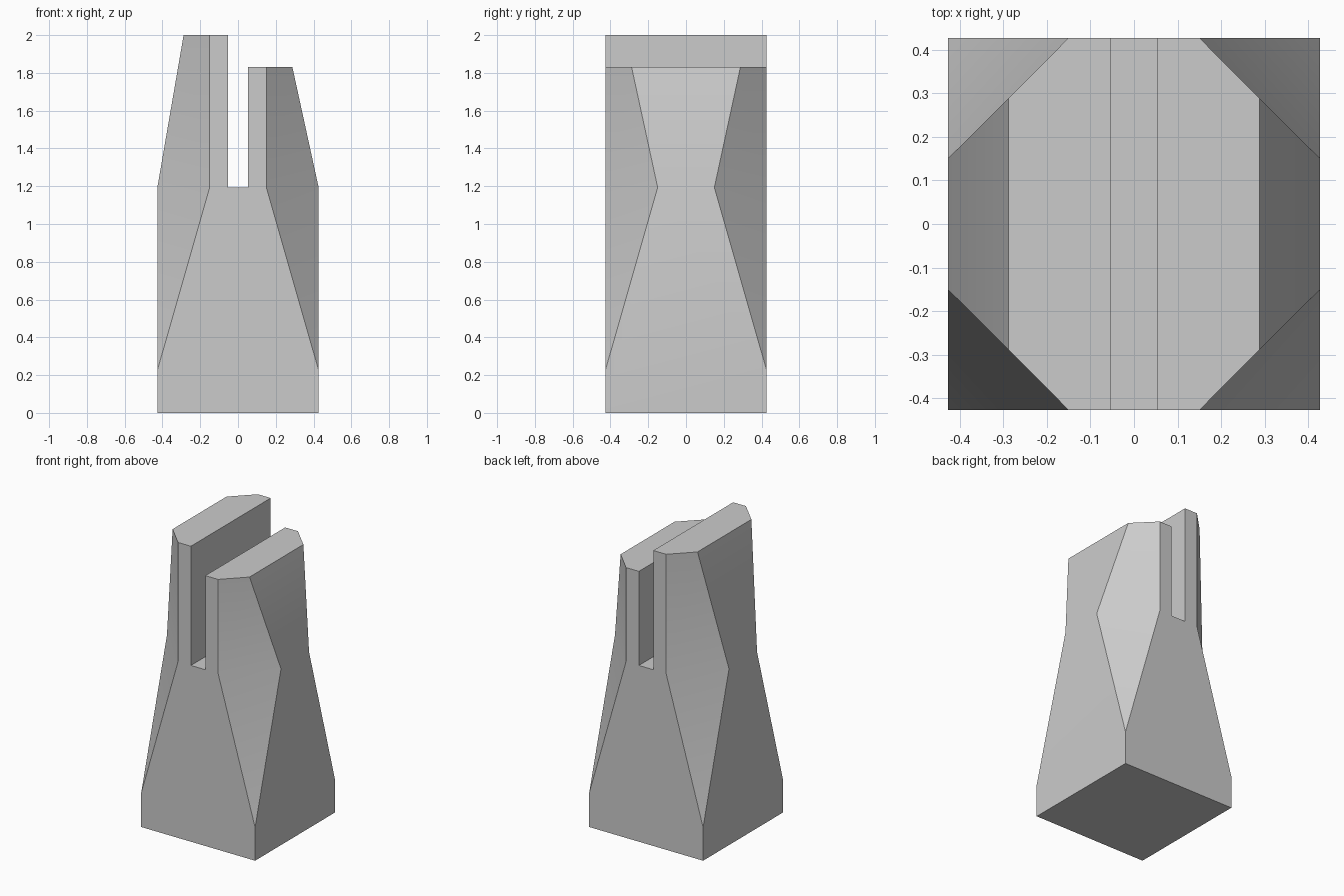
import bpy, bmesh, math

cube = bpy.data.objects.get("Cube")
if cube:
    bpy.data.objects.remove(cube, do_unlink=True)

HALF = 0.427     # half width of the square base
NARROW = 0.15    # half width of the flat faces at the waist
TOP = 0.288      # half width at the top of the tapered sides
SLOT = 0.054     # half width of the sight slot
CHAMFER, WAIST = 0.225, 1.193
HEIGHTS = {-1: 2.0, 1: 1.83}   # tall right prong, short left prong

bm = bmesh.new()


def face(*points):
    bm.faces.new([bm.verts.new(p) for p in points])


def mirrored(y_points):
    """Join a chain of points with its front-to-back reflection."""
    return y_points + [(x, -y, z) for x, y, z in reversed(y_points)]


# Flat front and back faces with the slot notched out
half_outline = [(HALF, 0), (HALF, CHAMFER), (NARROW, WAIST),
                (NARROW, None), (SLOT, None), (SLOT, WAIST)]


def side_outline(s):
    return [(s * x, HEIGHTS[s] if z is None else z) for x, z in half_outline]


for y in (-HALF, HALF):
    outline = side_outline(1) + side_outline(-1)[::-1]
    face(*[(x, y, z) for x, z in outline])

# Underside and slot floor
face(*mirrored([(-HALF, HALF, 0), (HALF, HALF, 0)]))
face(*mirrored([(-SLOT, HALF, WAIST), (SLOT, HALF, WAIST)]))

for s, h in HEIGHTS.items():
    base = (s * HALF, HALF, 0)
    corner = (s * HALF, HALF, CHAMFER)
    waist = (s * HALF, NARROW, WAIST)
    shoulder = (s * TOP, TOP, h)
    edge = (s * NARROW, HALF, h)
    lip = (s * SLOT, HALF, h)
    # Outer side, prong top and inner slot wall
    face(*mirrored([base, corner, waist]))
    face(*mirrored([waist, shoulder]))
    face(*mirrored([shoulder, edge, lip]))
    face(*mirrored([lip, (s * SLOT, HALF, WAIST)]))
    # Chamfered corners
    for k in (-1, 1):
        front_waist = (s * NARROW, HALF, WAIST)
        for pts in ([corner, waist, front_waist],
                    [front_waist, waist, shoulder, edge]):
            face(*[(x, k * y, z) for x, y, z in pts])

bmesh.ops.remove_doubles(bm, verts=bm.verts, dist=0.001)
bmesh.ops.recalc_face_normals(bm, faces=bm.faces)
mesh = bpy.data.meshes.new("slotted_tower")
bm.to_mesh(mesh)
bm.free()

tower = bpy.data.objects.new("slotted_tower", mesh)
bpy.context.collection.objects.link(tower)

# Plain grey material
grey = bpy.data.materials.new("light_grey")
grey.use_nodes = True
grey.diffuse_color = (0.6, 0.6, 0.6, 1)
grey.node_tree.nodes["Principled BSDF"].inputs["Base Color"].default_value = (0.6, 0.6, 0.6, 1)
mesh.materials.append(grey)

bpy.context.view_layer.objects.active = tower
tower.select_set(True)
bpy.ops.object.shade_smooth_by_angle(angle=math.radians(30))
